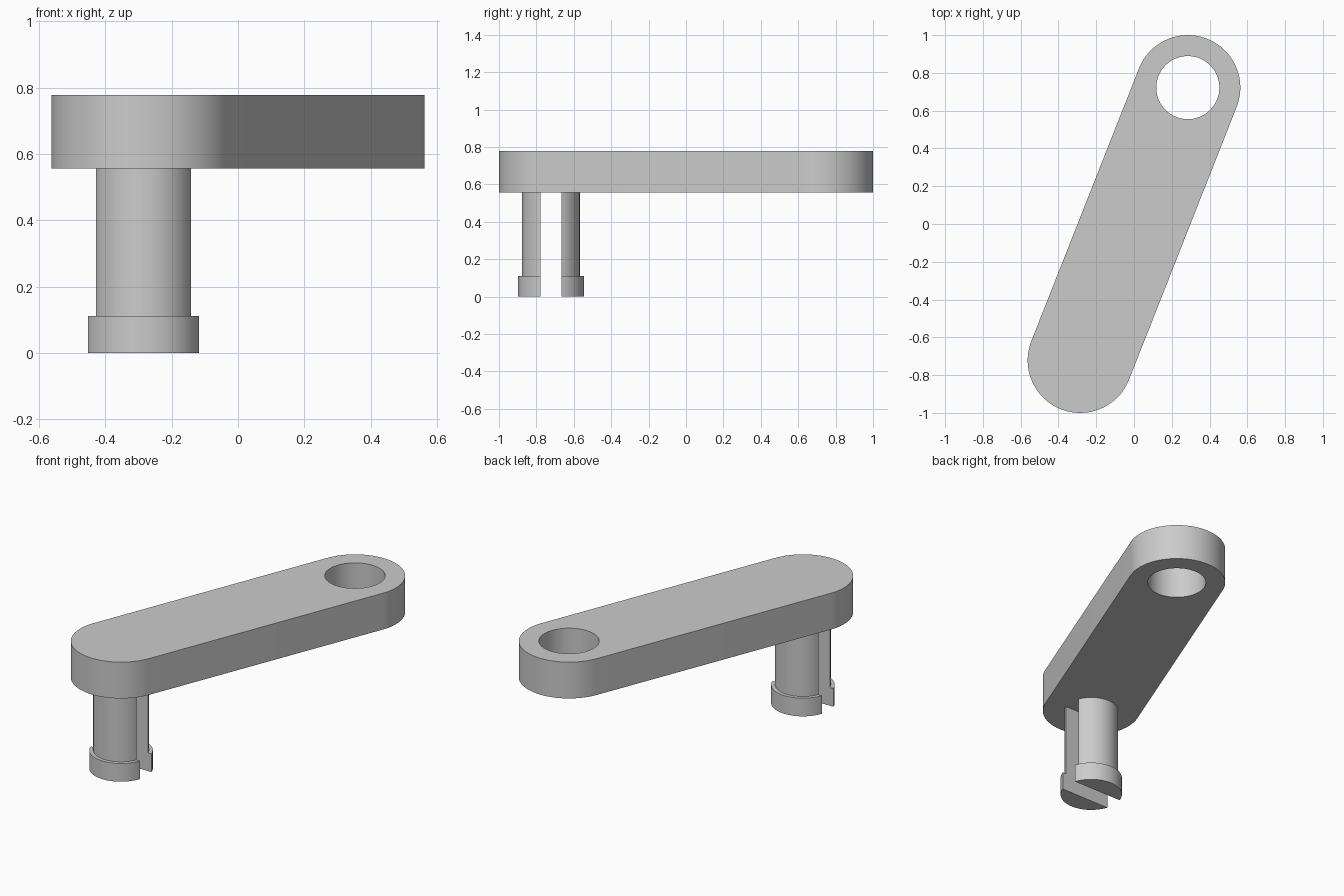
import bpy, bmesh, math
from mathutils import Vector

cube = bpy.data.objects.get("Cube")
if cube:
    bpy.data.objects.remove(cube, do_unlink=True)

grey = bpy.data.materials.new("plain grey")
grey.use_nodes = True
colour = (0.6, 0.6, 0.6, 1)
grey.diffuse_color = colour
grey.node_tree.nodes["Principled BSDF"].inputs["Base Color"].default_value = colour

END = Vector((0.285, 0.722))      # centre of the eye end; the pin end is opposite
PLATE_BOTTOM, PLATE_TOP = 0.556, 0.778
CAP_TOP = 0.111
HALF_SLOT = 0.0556


def arc(centre, radius, start, sweep, steps):
    """Points along an arc, both ends included."""
    return [centre + radius * Vector((math.cos(start + sweep * i / steps),
                                      math.sin(start + sweep * i / steps)))
            for i in range(steps + 1)]


def prism(name, outlines, bottom, top):
    """Fill closed outlines (inner ones become holes) and extrude them upward."""
    bm = bmesh.new()
    edges = []
    for outline in outlines:
        verts = [bm.verts.new((p.x, p.y, bottom)) for p in outline]
        edges += [bm.edges.new((v, verts[i - 1])) for i, v in enumerate(verts)]
    bmesh.ops.triangle_fill(bm, edges=edges, use_beauty=True, normal=(0, 0, 1))
    result = bmesh.ops.extrude_face_region(bm, geom=bm.faces[:], use_keep_orig=True)
    moved = [g for g in result["geom"] if isinstance(g, bmesh.types.BMVert)]
    bmesh.ops.translate(bm, verts=moved, vec=(0, 0, top - bottom))
    bmesh.ops.recalc_face_normals(bm, faces=bm.faces[:])
    mesh = bpy.data.meshes.new(name)
    bm.to_mesh(mesh)
    bm.free()
    mesh.materials.append(grey)
    obj = bpy.data.objects.new(name, mesh)
    bpy.context.collection.objects.link(obj)
    bpy.ops.object.select_all(action="DESELECT")
    obj.select_set(True)
    bpy.context.view_layer.objects.active = obj
    bpy.ops.object.shade_smooth_by_angle(angle=math.radians(30))
    return obj


# Link plate: rounded bar with an eye hole at the back end
heading = math.atan2(END.y, END.x)
side = heading - math.pi / 2
bar = arc(END, 0.278, side, math.pi, 48) + arc(-END, 0.278, side + math.pi, math.pi, 48)
eye = arc(END, 0.167, 0, math.tau, 72)[:-1]
prism("link_plate", [bar, eye], PLATE_BOTTOM, PLATE_TOP)


# Split pin: two circle segments either side of a slot, each with a wider lip
def half_pin(name, radius, turn, bottom, top):
    start = math.asin(HALF_SLOT / radius)
    segment = arc(-END, radius, start + turn, math.pi - 2 * start, 40)
    prism(name, [segment], bottom, top)


for label, turn in (("back", 0), ("front", math.pi)):
    half_pin(label + "_pin_shaft", 0.154, turn, CAP_TOP, PLATE_BOTTOM)
    half_pin(label + "_pin_lip", 0.176, turn, 0, CAP_TOP)
